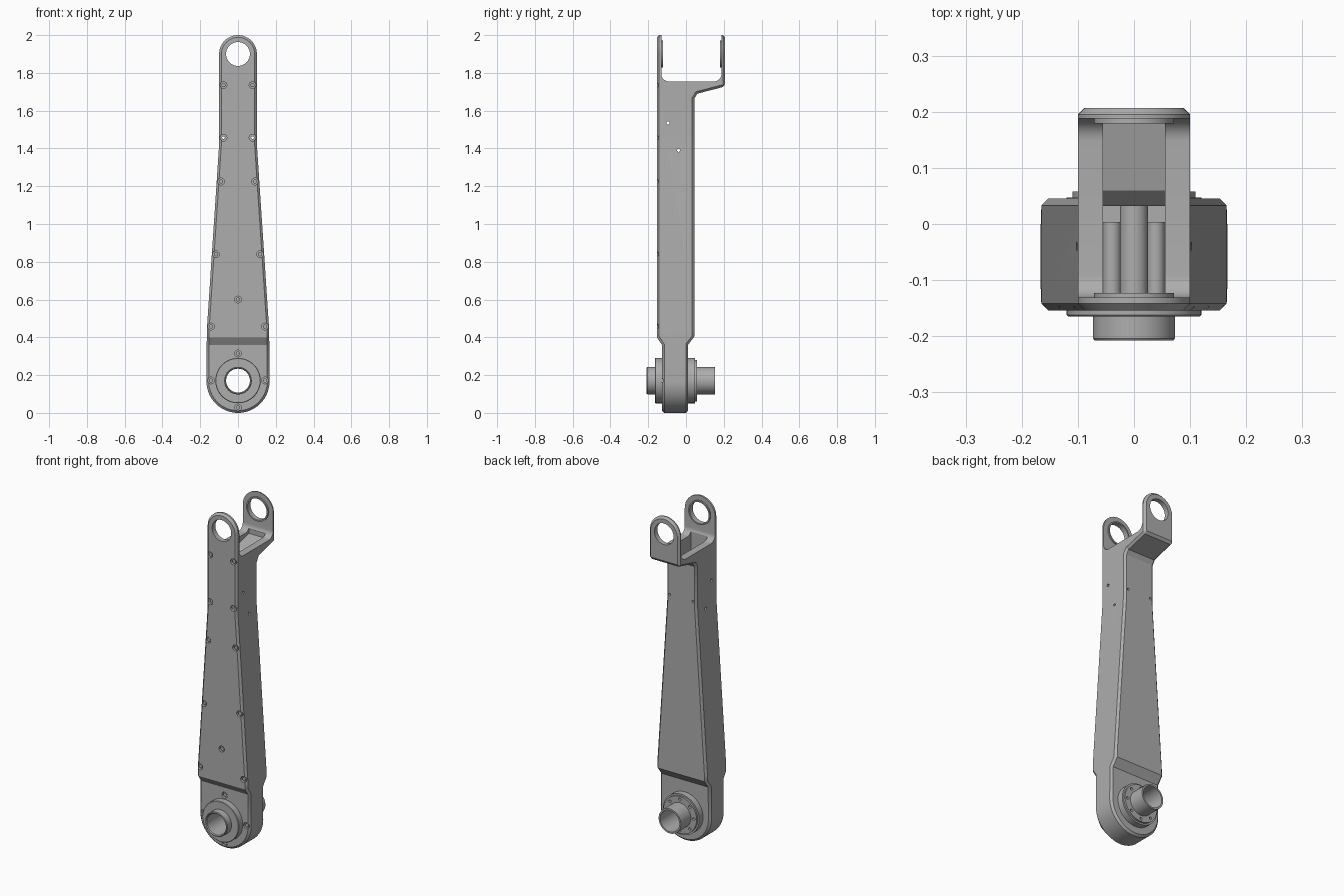
import bpy, bmesh
from math import sin, cos, pi, radians
from mathutils import Matrix, Vector

cube = bpy.data.objects.get("Cube")
if cube:
    bpy.data.objects.remove(cube)

metal = bpy.data.materials.new("grey metal")
metal.use_nodes = True
GREY = (0.42, 0.42, 0.42, 1)
metal.diffuse_color = GREY
metal.node_tree.nodes["Principled BSDF"].inputs["Base Color"].default_value = GREY


def finish(name, bm):
    bmesh.ops.recalc_face_normals(bm, faces=bm.faces)
    mesh = bpy.data.meshes.new(name)
    bm.to_mesh(mesh)
    bm.free()
    mesh.materials.append(metal)
    ob = bpy.data.objects.new(name, mesh)
    bpy.context.collection.objects.link(ob)
    return ob


def arc(cx, cz, r, start, end, n):
    steps = [radians(start + (end - start) * i / n) for i in range(n + 1)]
    return [(cx + r * cos(a), cz + r * sin(a)) for a in steps]


def prism(name, points, axis, lo, hi):
    """Extrude an outline along x (points are y, z) or along y (points are x, z)."""
    place = (lambda u, v: (lo, u, v)) if axis == "x" else (lambda u, v: (u, lo, v))
    bm = bmesh.new()
    face = bm.faces.new([bm.verts.new(place(u, v)) for u, v in points])
    new = bmesh.ops.extrude_face_region(bm, geom=[face])["geom"]
    move = Vector((hi - lo, 0, 0)) if axis == "x" else Vector((0, hi - lo, 0))
    bmesh.ops.translate(bm, vec=move, verts=[g for g in new if isinstance(g, bmesh.types.BMVert)])
    return finish(name, bm)


def pegs(name, specs, axis="y", sides=24):
    """Cylinders given as (u, z, radius, lo, hi), running along one axis."""
    bm = bmesh.new()
    for u, z, r, lo, hi in specs:
        mid = (lo + hi) / 2
        if axis == "y":
            m = Matrix.Translation((u, mid, z)) @ Matrix.Rotation(pi / 2, 4, "X")
        else:
            m = Matrix.Translation((mid, u, z)) @ Matrix.Rotation(pi / 2, 4, "Y")
        bmesh.ops.create_cone(bm, cap_ends=True, segments=sides, radius1=r, radius2=r,
                              depth=hi - lo, matrix=m)
    return finish(name, bm)


def lathe(name, profile, z, sides=64):
    """Turn a closed (radius, y) profile around a y axis at height z."""
    bm = bmesh.new()
    vs = [bm.verts.new((r, y, z)) for r, y in profile]
    es = [bm.edges.new((vs[i - 1], vs[i])) for i in range(len(vs))]
    bmesh.ops.spin(bm, geom=vs + es, cent=(0, 0, z), axis=(0, 1, 0), angle=2 * pi, steps=sides)
    bmesh.ops.remove_doubles(bm, verts=bm.verts, dist=1e-5)
    return finish(name, bm)


def apply(ob, mod):
    with bpy.context.temp_override(object=ob, active_object=ob):
        bpy.ops.object.modifier_apply(modifier=mod.name)


def boolean(ob, tool, operation="DIFFERENCE"):
    mod = ob.modifiers.new("cut", "BOOLEAN")
    mod.operation, mod.solver, mod.object = operation, "EXACT", tool
    apply(ob, mod)
    bpy.data.objects.remove(tool)


def smooth(ob):
    ob.data.shade_smooth()
    ob.data.set_sharp_from_angle(angle=radians(28))


FRONT, BACK = -0.154, 0.045
LOW_FRONT, LOW_BACK = -0.127, 0.011
PIVOT, EYE = 0.167, 1.9

# Arm: tapered front outline crossed with the stepped side outline
outline = (arc(0, EYE, 0.1, 0, 180, 28) + [(-0.1, 1.42), (-0.165, 0.44)]
           + arc(0, PIVOT, 0.167, 180, 360, 36) + [(0.165, 0.44), (0.1, 1.42)])
side = [(LOW_FRONT, -0.1), (LOW_BACK, -0.1), (LOW_BACK, 0.36), (BACK, 0.405),
        (BACK, 1.665), (0.06, 1.69), (0.207, 1.728), (0.207, 2.1),
        (FRONT, 2.1), (FRONT, 0.4), (LOW_FRONT, 0.36)]
arm = prism("arm", outline, "y", -0.4, 0.4)
boolean(arm, prism("side_cutter", side, "x", -0.4, 0.4), "INTERSECT")
bevel = arm.modifiers.new("chamfer", "BEVEL")
bevel.width, bevel.segments = 0.012, 1
bevel.limit_method, bevel.angle_limit = "ANGLE", radians(45)
bevel.use_clamp_overlap = False
apply(arm, bevel)

# Fork opening with rounded inner corners
gap = (arc(-0.091, 1.795, 0.04, 180, 270, 8) + arc(0.148, 1.795, 0.04, 270, 360, 8)
       + [(0.188, 2.2), (-0.131, 2.2)])
boolean(arm, prism("gap_cutter", gap, "x", -0.4, 0.4))

# Hollow inside, open at the fork floor
hollow = [(-0.125, 0.42), (0.032, 0.42), (0.032, 1.68), (0.06, 1.712),
          (0.18, 1.742), (0.18, 1.81), (-0.125, 1.81)]
boolean(arm, prism("hollow_cutter", hollow, "x", -0.055, 0.055))

# Bores for the eyes and the pivot
boolean(arm, pegs("eye_cutter", [(0, EYE, 0.063, -0.4, 0.4)], sides=64))
boolean(arm, pegs("pivot_cutter", [(0, PIVOT + 0.003, 0.1, -0.4, 0.4)], sides=64))

# Screw recesses, drilled holes and screw heads
screws = [(s * x, z) for x, z in ((0.077, 1.735), (0.077, 1.457), (0.09, 1.225),
                                  (0.117, 0.84), (0.143, 0.457), (0.143, 0.172))
          for s in (-1, 1)]
screws += [(0, 0.6), (0, 0.315), (0, 0.028)]
face_y = lambda z: FRONT if z > 0.4 else LOW_FRONT
boolean(arm, pegs("recess_cutter", [(x, z, 0.018, -0.3, face_y(z) + 0.014) for x, z in screws]))
boolean(arm, pegs("drill_cutter", [(s * 0.077, 1.457, 0.007, -0.4, 0.4) for s in (-1, 1)], sides=16))
boolean(arm, pegs("side_drill_cutter", [(-0.095, 1.535, 0.008, -0.4, 0.4),
                                        (-0.04, 1.39, 0.008, -0.4, 0.4)], "x", 16))
smooth(arm)
smooth(pegs("screw_heads", [(x, z, 0.011, face_y(z) + 0.006, face_y(z) + 0.02)
                            for x, z in screws if z != 1.457]))

# Raised rings on the inner fork faces
for name, a, b in (("front_eye_ring", -0.135, -0.123), ("back_eye_ring", 0.179, 0.192)):
    smooth(lathe(name, [(0.063, a), (0.071, a), (0.071, b), (0.063, b)], EYE))

# Pivot hub: flange, short front collar and long back tube
hub = lathe("pivot_hub", [
    (0.063, -0.203), (0.067, -0.208), (0.07, -0.208), (0.073, -0.204), (0.073, -0.165),
    (0.117, -0.165), (0.12, -0.162), (0.12, 0.047), (0.11, 0.047), (0.11, 0.058),
    (0.073, 0.058), (0.073, 0.153), (0.063, 0.153)], PIVOT + 0.004)
ring = [(0.092 * cos(i * pi / 4), PIVOT + 0.004 + 0.092 * sin(i * pi / 4), 0.008, 0.04, 0.1)
        for i in range(8)]
boolean(hub, pegs("hub_cutter", ring, sides=16))
smooth(hub)

# Spacer posts inside the hollow
smooth(pegs("spacer_posts", [(0, 0.6, 0.025, -0.13, 0.038),
                             (-0.039, 0.48, 0.016, -0.13, 0.004),
                             (0.039, 0.48, 0.016, -0.13, 0.004)]))
